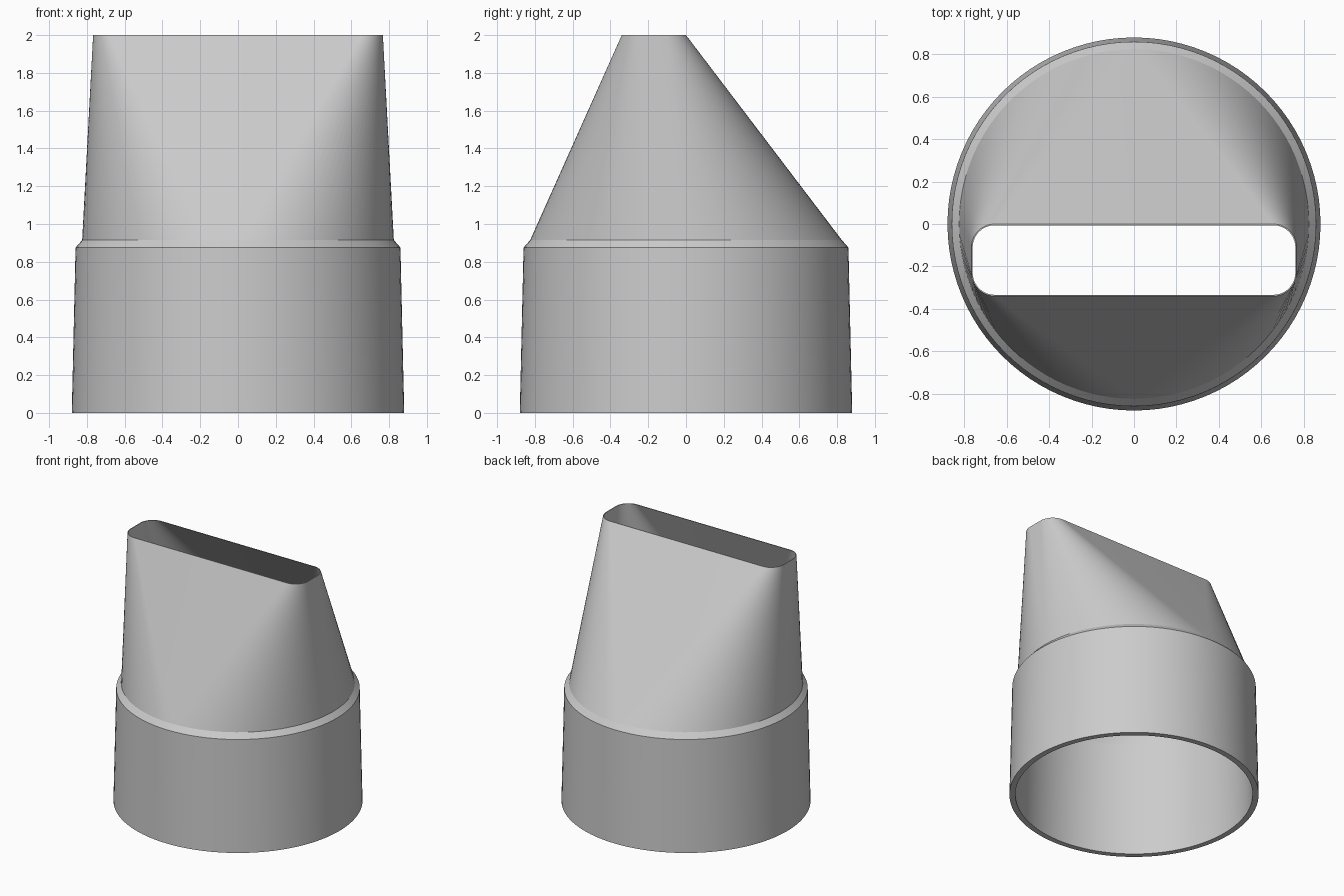
import bpy, bmesh
from math import cos, sin, pi, radians

if "Cube" in bpy.data.objects:
    bpy.data.objects.remove(bpy.data.objects["Cube"], do_unlink=True)

STEPS = 24  # segments per quarter turn

grey = bpy.data.materials.new("plain_grey")
grey.use_nodes = True
colour = (0.6, 0.6, 0.6, 1)
grey.diffuse_color = colour
grey.node_tree.nodes["Principled BSDF"].inputs["Base Color"].default_value = colour


def ring(z, radius, half_x=0, half_y=0, centre_y=0):
    """Rounded rectangle of corner arcs; a circle when the half sizes are zero."""
    points = []
    for quarter, (sx, sy) in enumerate([(1, 1), (-1, 1), (-1, -1), (1, -1)]):
        for i in range(STEPS + 1):
            a = (quarter + i / STEPS) * pi / 2
            points.append((sx * half_x + radius * cos(a),
                           centre_y + sy * half_y + radius * sin(a), z))
    return points


def loft(name, rings):
    """Skin a series of matching rings."""
    bm = bmesh.new()
    loops = [[bm.verts.new(p) for p in r] for r in rings]
    n = len(loops[0])
    for low, high in zip(loops, loops[1:]):
        for i in range(n):
            j = (i + 1) % n
            bm.faces.new((low[i], low[j], high[j], high[i]))
    # doubled quarter points collapse, leaving flat triangles on the sides
    bmesh.ops.remove_doubles(bm, verts=bm.verts, dist=0.0002)
    mesh = bpy.data.meshes.new(name)
    bm.to_mesh(mesh)
    bm.free()
    mesh.materials.append(grey)
    obj = bpy.data.objects.new(name, mesh)
    bpy.context.collection.objects.link(obj)
    bpy.ops.object.select_all(action="DESELECT")
    obj.select_set(True)
    bpy.context.view_layer.objects.active = obj
    bpy.ops.object.shade_smooth_by_angle(angle=radians(25))
    return obj


# Tapered collar: bore, foot, outer wall and chamfer
loft("collar", [ring(0.875, 0.82), ring(0, 0.838), ring(0, 0.88),
                ring(0.875, 0.86), ring(0.915, 0.825)])

# Flattened nozzle: outer skin, thin lip and inner skin
slot = dict(half_x=0.657, half_y=0.06, centre_y=-0.17)
loft("nozzle", [ring(0.915, 0.825), ring(2, 0.11, **slot),
                ring(2, 0.104, **slot), ring(0.875, 0.82)])
